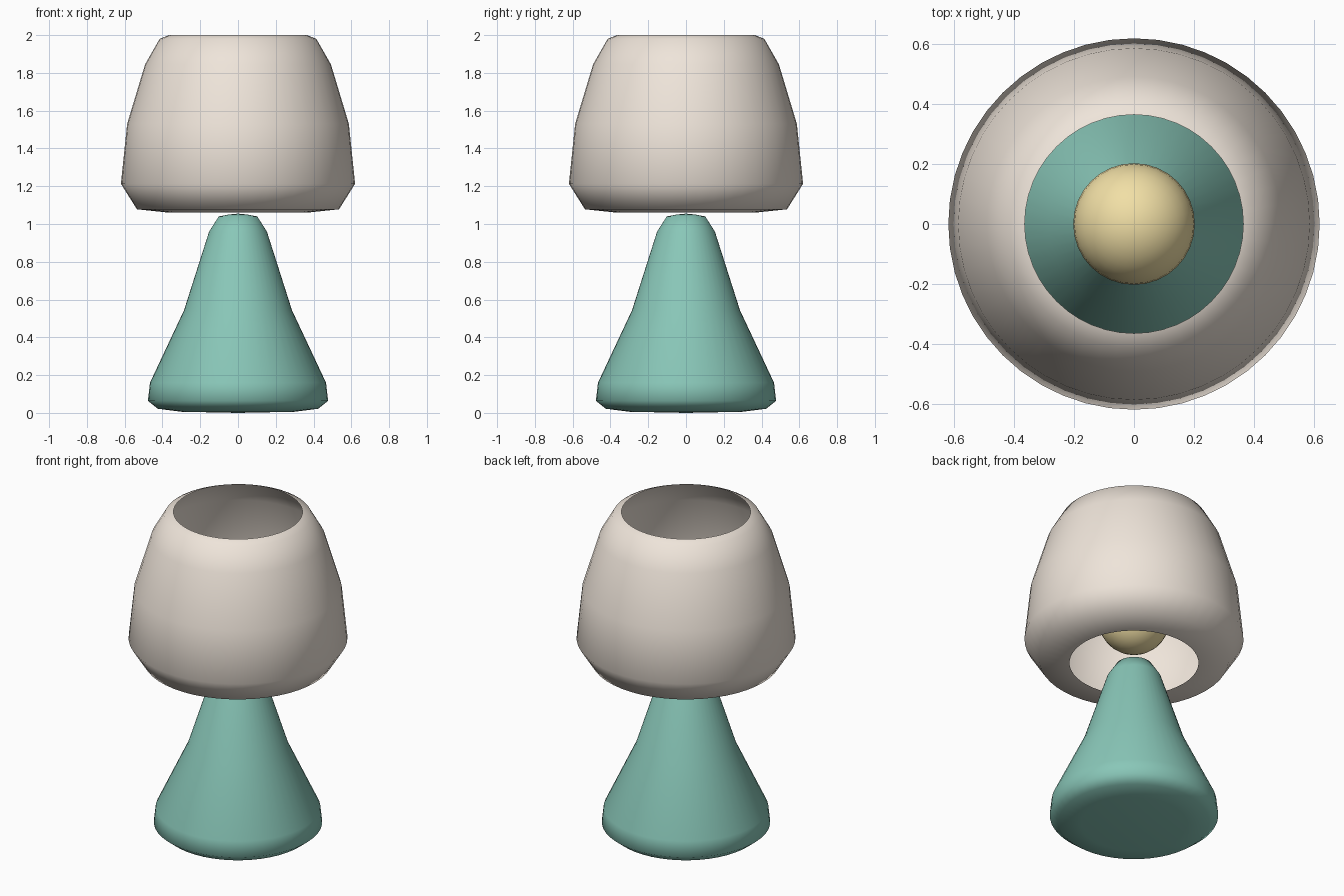
import bpy, bmesh, math

if "Cube" in bpy.data.objects:
    bpy.data.objects.remove(bpy.data.objects["Cube"])

SEGMENTS = 48

def material(name, color):
    m = bpy.data.materials.new(name)
    m.diffuse_color = (*color, 1)
    m.use_nodes = True
    m.node_tree.nodes["Principled BSDF"].inputs["Base Color"].default_value = m.diffuse_color
    return m

def lathe(name, profile, mat):
    """Spin an (r, z) profile, listed bottom to top, around the z axis."""
    bm = bmesh.new()
    verts = [bm.verts.new((r, 0, z)) for r, z in profile]
    edges = [bm.edges.new(p) for p in zip(verts, verts[1:])]
    bmesh.ops.spin(bm, geom=verts + edges, cent=(0, 0, 0), axis=(0, 0, 1),
                   angle=2 * math.pi, steps=SEGMENTS, use_duplicate=False)
    bmesh.ops.remove_doubles(bm, verts=bm.verts, dist=1e-4)
    bmesh.ops.dissolve_degenerate(bm, edges=bm.edges, dist=1e-5)
    bm.normal_update()
    # make the widest band face outward
    score = sum(f.normal.x * f.calc_center_median().x +
                f.normal.y * f.calc_center_median().y for f in bm.faces)
    if score < 0:
        bmesh.ops.reverse_faces(bm, faces=bm.faces)
    for f in bm.faces:
        f.smooth = True
    mesh = bpy.data.meshes.new(name)
    bm.to_mesh(mesh)
    bm.free()
    mesh.materials.append(mat)
    obj = bpy.data.objects.new(name, mesh)
    bpy.context.collection.objects.link(obj)
    return obj

# Conical lamp base with rounded foot and tip
lathe("lamp_base", [(0, 0), (0.30, 0.006), (0.425, 0.022), (0.477, 0.064),
                    (0.466, 0.16), (0.286, 0.543), (0.153, 0.96),
                    (0.102, 1.04), (0.05, 1.05), (0, 1.055)],
      material("teal", (0.25, 0.57, 0.48)))

# Thin open shade
lathe("lamp_shade", [(0.365, 1.06), (0.535, 1.078), (0.62, 1.213),
                     (0.587, 1.53), (0.492, 1.845), (0.415, 1.98),
                     (0.365, 2.0)],
      material("cream", (0.86, 0.78, 0.70)))

# Bulb inside the shade
bpy.ops.mesh.primitive_uv_sphere_add(segments=32, ring_count=16, radius=0.203,
                                     location=(0, 0, 1.345))
bulb = bpy.context.object
bulb.name = "bulb"
bpy.ops.object.shade_smooth()
bulb.data.materials.append(material("warm_yellow", (0.88, 0.74, 0.38)))
